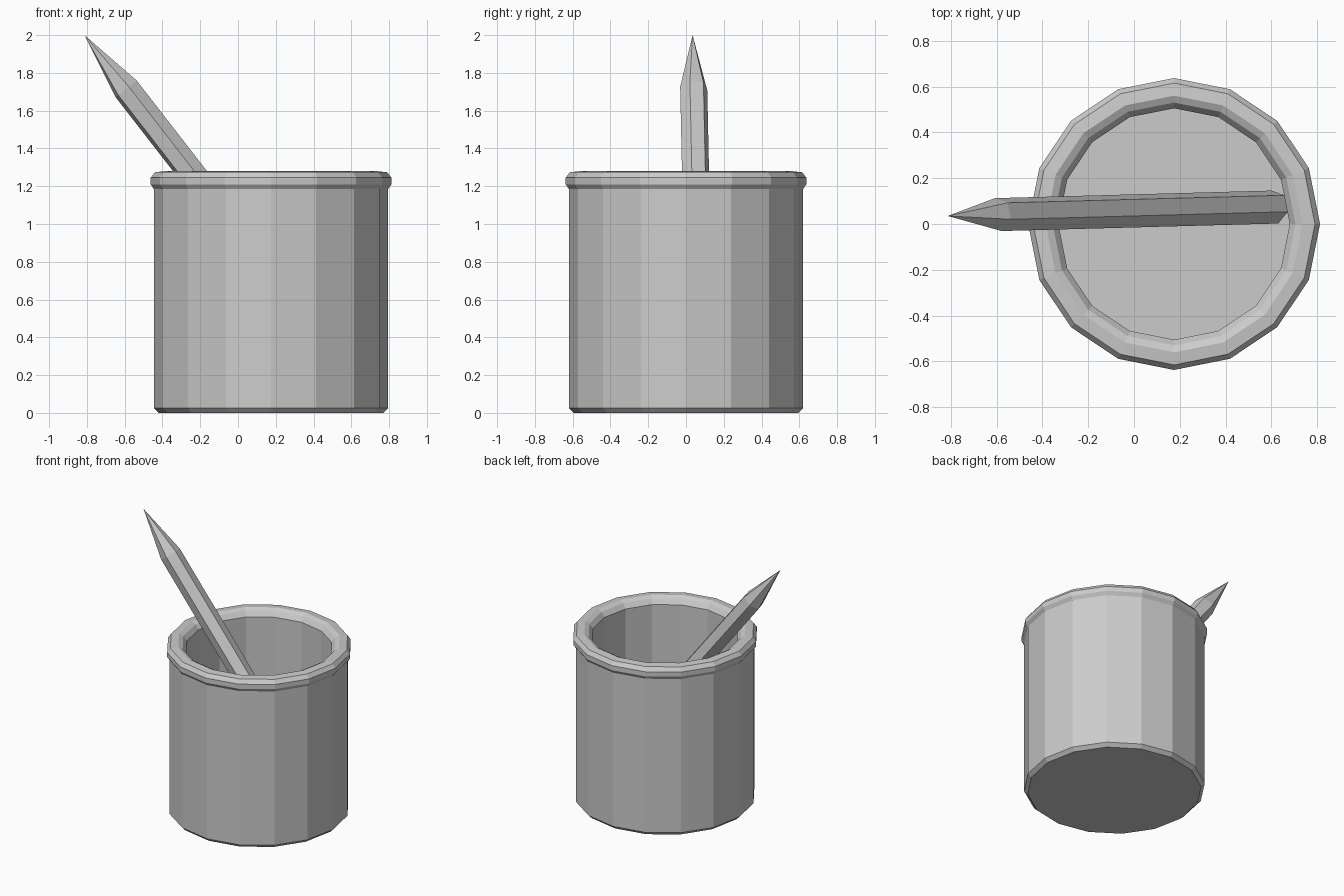
import bpy
import bmesh
from math import cos, sin, pi, radians
from mathutils import Vector

cube = bpy.data.objects.get("Cube")
if cube:
    bpy.data.objects.remove(cube, do_unlink=True)

grey = bpy.data.materials.new("plain grey")
grey.use_nodes = True
grey.diffuse_color = (0.6, 0.6, 0.6, 1)
grey.node_tree.nodes["Principled BSDF"].inputs["Base Color"].default_value = (0.6, 0.6, 0.6, 1)


def lathe(name, profile, sides, origin, axis, start, turn=0.0):
    """Sweep (radius, height) points round an axis; zero radius makes a tip."""
    axis = Vector(axis).normalized()
    side = (Vector(start) - axis * axis.dot(Vector(start))).normalized()
    up = axis.cross(side)
    bm = bmesh.new()
    rings = []
    for r, h in profile:
        centre = Vector(origin) + axis * h
        if r == 0:
            rings.append([bm.verts.new(centre)] * sides)
            continue
        angles = [turn + 2 * pi * i / sides for i in range(sides)]
        rings.append([bm.verts.new(centre + (side * cos(a) + up * sin(a)) * r) for a in angles])
    for low, high in zip(rings, rings[1:]):
        for i in range(sides):
            j = (i + 1) % sides
            corners = [low[i], low[j], high[j], high[i]]
            bm.faces.new(list(dict.fromkeys(corners)))
    # Close any open end with a flat cap
    for ring in (rings[0], rings[-1]):
        if ring[0] is not ring[1]:
            bm.faces.new(ring)
    bmesh.ops.recalc_face_normals(bm, faces=bm.faces)
    mesh = bpy.data.meshes.new(name)
    bm.to_mesh(mesh)
    bm.free()
    mesh.materials.append(grey)
    obj = bpy.data.objects.new(name, mesh)
    bpy.context.collection.objects.link(obj)
    return obj


# Cup: bevelled foot, straight wall, rolled rim, inner wall and floor
cup_profile = [
    (0.595, 0), (0.62, 0.025), (0.62, 1.185), (0.637, 1.21), (0.637, 1.245),
    (0.615, 1.274), (0.56, 1.28), (0.53, 1.265), (0.505, 1.23), (0.505, 0.1),
]
lathe("cup", cup_profile, 16, (0.175, 0, 0), (0, 0, 1), (1, 0, 0))

# Pencil: six-sided shaft leaning on the rim, with a sharpened point
end, tip = Vector((0.615, 0.074, 0.16)), Vector((-0.813, 0.035, 2.0))
length = (tip - end).length
lathe("pencil", [(0.074, 0), (0.074, length - 0.36), (0, length)], 6,
      end, tip - end, (0, 1, 0), radians(14))
